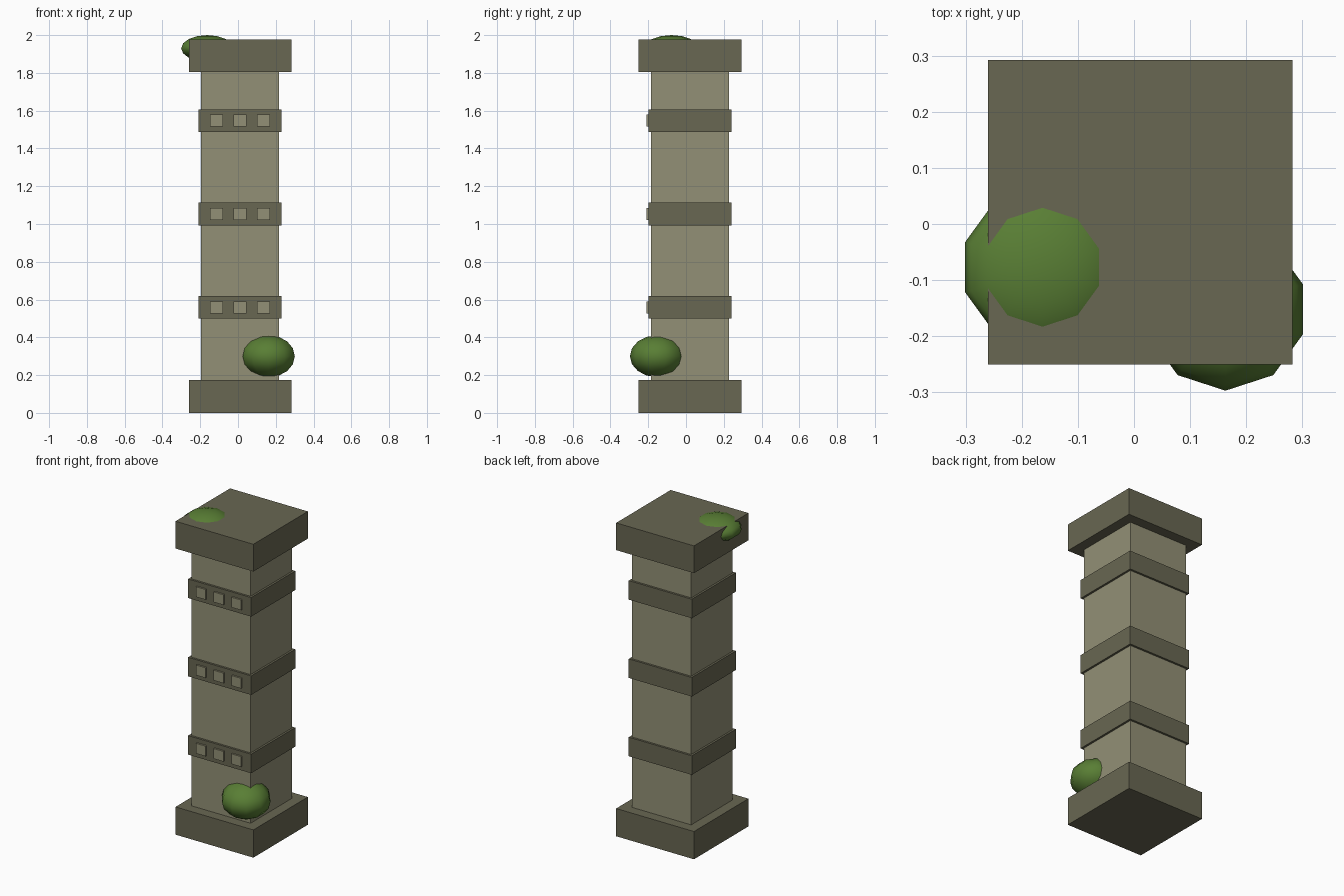
import bpy

if "Cube" in bpy.data.objects:
    bpy.data.objects.remove(bpy.data.objects["Cube"])

CX, CY = 0.011, 0.021  # pillar axis


def material(name, color):
    m = bpy.data.materials.new(name)
    m.diffuse_color = (*color, 1)
    m.use_nodes = True
    m.node_tree.nodes["Principled BSDF"].inputs["Base Color"].default_value = m.diffuse_color
    return m


STONE = material("stone", (0.29, 0.28, 0.18))
DARK = material("dark_stone", (0.14, 0.135, 0.085))
MOSS = material("moss_green", (0.10, 0.21, 0.035))


def box(name, center, size, mat):
    bpy.ops.mesh.primitive_cube_add(size=1, location=center)
    ob = bpy.context.object
    ob.name = name
    ob.scale = size
    ob.data.materials.append(mat)


def moss(name, center, radii):
    bpy.ops.mesh.primitive_uv_sphere_add(segments=10, ring_count=8, radius=1, location=center)
    ob = bpy.context.object
    ob.name = name
    ob.scale = radii
    ob.data.materials.append(MOSS)
    bpy.ops.object.shade_smooth()


# Base, shaft and cap
box("base", (CX, CY, 0.0875), (0.543, 0.543, 0.175), DARK)
box("shaft", (CX, CY, 0.99), (0.414, 0.414, 1.66), STONE)
box("cap", (CX, CY, 1.891), (0.543, 0.543, 0.172), DARK)

# Bands, each with three studs on the front
for i, z in enumerate((0.559, 1.053, 1.547)):
    box(f"band_{i + 1}", (CX, CY, z), (0.44, 0.44, 0.12), DARK)
    for j in (-1, 0, 1):
        box(f"stud_{i + 1}_{j + 2}", (CX + j * 0.124, -0.195, z), (0.068, 0.03, 0.064), STONE)

# Moss clumps
moss("lower_moss", (0.163, -0.152, 0.30), (0.145, 0.145, 0.111))
moss("upper_moss", (-0.163, -0.077, 1.93), (0.145, 0.145, 0.07))
